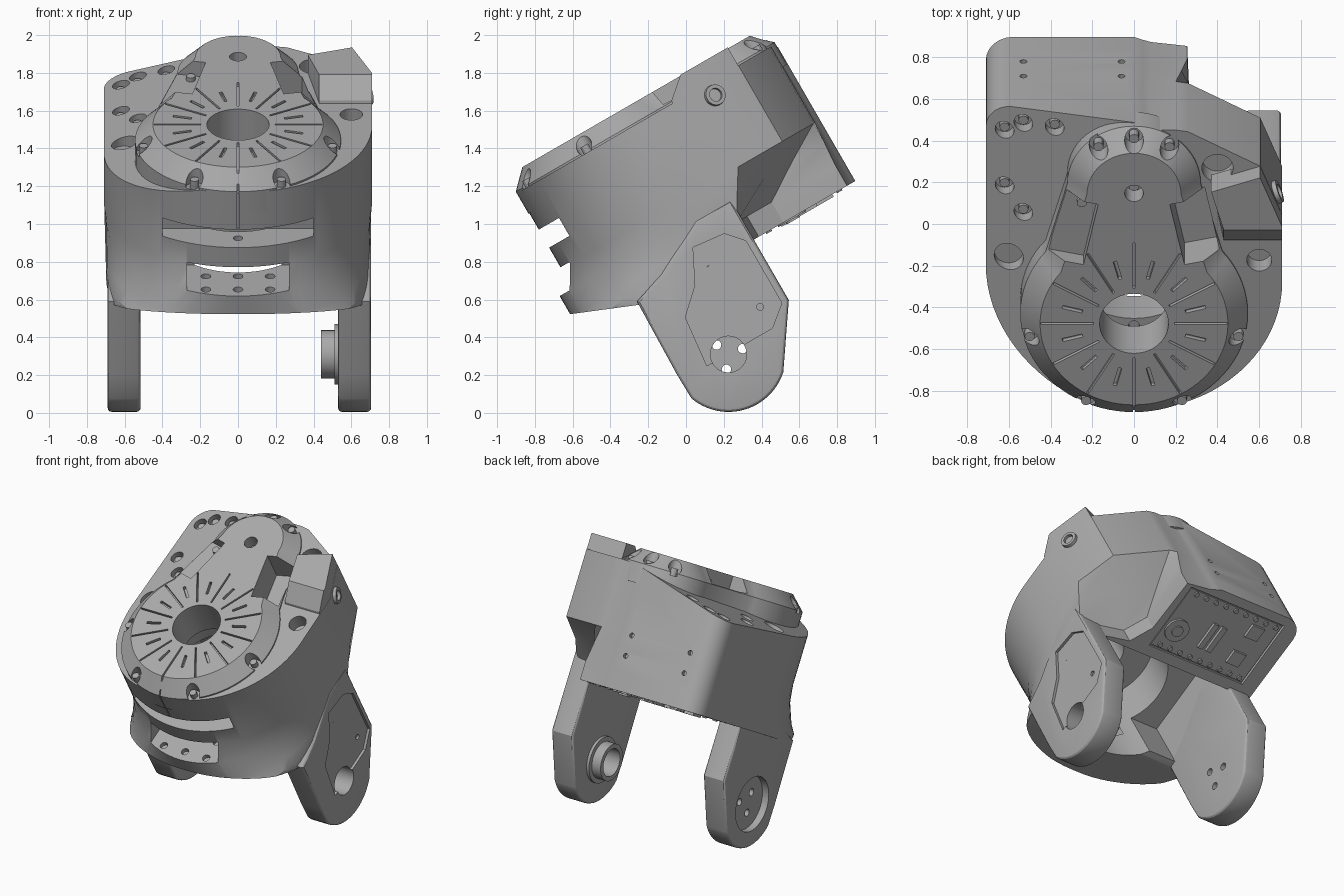
import bpy, bmesh
from math import sin, cos, radians, pi
from mathutils import Matrix, Vector

if "Cube" in bpy.data.objects:
    bpy.data.objects.remove(bpy.data.objects["Cube"])

TILT = Matrix.Rotation(radians(30), 4, 'X')
HUB = 0.35      # depth of the main axis
TOP = 1.56      # height of the deck
SHOULDER = 1.455

grey = bpy.data.materials.new("machined grey")
grey.use_nodes = True
grey.diffuse_color = (0.40, 0.40, 0.40, 1)
grey.node_tree.nodes["Principled BSDF"].inputs["Base Color"].default_value = (0.40, 0.40, 0.40, 1)
parts = []


def cyl(bm, loc, r, h, axis=(0, 0, 1), n=28, r2=None):
    m = Matrix.Translation(loc) @ Vector(axis).to_track_quat('Z', 'Y').to_matrix().to_4x4()
    bmesh.ops.create_cone(bm, cap_ends=True, segments=n, radius1=r, radius2=r if r2 is None else r2, depth=h, matrix=m)


def box(bm, loc, size, turn=0.0):
    m = Matrix.Translation(loc) @ Matrix.Rotation(turn, 4, 'Z') @ Matrix.Diagonal((*size, 1))
    bmesh.ops.create_cube(bm, size=1, matrix=m)


def loft(bm, rings):
    rows = [[bm.verts.new(p) for p in ring] for ring in rings]
    n = len(rows[0])
    for a, b in zip(rows, rows[1:]):
        for i in range(n):
            bm.faces.new((a[i], a[(i + 1) % n], b[(i + 1) % n], b[i]))
    bm.faces.new(rows[0][::-1])
    bm.faces.new(rows[-1])
    bmesh.ops.recalc_face_normals(bm, faces=bm.faces)


def make(name, bm):
    mesh = bpy.data.meshes.new(name)
    bm.to_mesh(mesh)
    bm.free()
    mesh.materials.append(grey)
    obj = bpy.data.objects.new(name, mesh)
    bpy.context.collection.objects.link(obj)
    parts.append(obj)
    return obj


def cut(obj, bm):
    tool = make("cutter", bm)
    parts.remove(tool)
    mod = obj.modifiers.new("cut", 'BOOLEAN')
    mod.operation, mod.solver, mod.object, mod.use_self = 'DIFFERENCE', 'EXACT', tool, True
    deps = bpy.context.evaluated_depsgraph_get()
    mesh = bpy.data.meshes.new_from_object(obj.evaluated_get(deps))
    obj.modifiers.clear()
    obj.data = mesh
    bpy.data.objects.remove(tool)


def slice_off(bm, point, normal):
    geom = bm.verts[:] + bm.edges[:] + bm.faces[:]
    res = bmesh.ops.bisect_plane(bm, geom=geom, plane_co=point, plane_no=normal, clear_outer=True)
    edges = [e for e in res["geom_cut"] if isinstance(e, bmesh.types.BMEdge)]
    bmesh.ops.holes_fill(bm, edges=edges)


# Main housing: rounded front flaring into the arms, box back, chamfered left rear
REAR_HIGH = [(.71, .89), (.605, 1.16), (.26, 1.35), (.2, 1.36), (.08, 1.362), (.04, 1.375)]
REAR_LOW = [(.69, .74), (.36, .80), (.27, .95), (.255, 1.34), (.08, 1.362), (.04, 1.375)]
CORNER = [(-.58 + .13 * cos(a), 1.26 + .13 * sin(a)) for a in (radians(90 + 15 * i) for i in range(7))]


def plan(w, front, rear, half, power=1.0):
    angles = [pi * i / 40 for i in range(41)]
    arc = [(-half * abs(cos(a)) ** power * (1 if a < pi / 2 else -1), .52 - front * abs(sin(a)) ** power)
           for a in angles]
    return [(x, u, w) for x, u in arc + rear + [(0, 1.39)] + CORNER]


def right_shoulder(x, u):
    return 1.29 + .26 * (x + .71) - .046 * (u - .52)


bm = bmesh.new()
loft(bm, [plan(.615, .76, REAR_LOW, .70, .62), plan(.68, .79, REAR_LOW, .70, .66), plan(.74, .79, REAR_LOW, .70, .8),
          plan(.87, .79, [((a + c) / 2, (b + d) / 2) for (a, b), (c, d) in zip(REAR_LOW, REAR_HIGH)], .70),
          plan(.99, .71, REAR_HIGH, .71), plan(SHOULDER, .71, REAR_HIGH, .71)])
slice_off(bm, (-.71, .52, right_shoulder(-.71, .52)), (-.26, .046, 1))
slice_off(bm, (0, .07, .62), (0, -.41, -1))
bmesh.ops.recalc_face_normals(bm, faces=bm.faces)
housing = make("housing", bm)

# Hollow between the arms
c = bmesh.new()
cyl(c, (0, HUB, .8), .37, 1.0, n=56)
cut(housing, c)
c = bmesh.new()
box(c, (0, .44, .6), (1.04, .62, .8))
cut(housing, c)

# Front slots, shoulder holes, back holes, axis bore
HOLES = [(-.62, 1.26, .045), (-.53, 1.31, .045), (-.38, 1.31, .045), (-.62, .96, .045), (-.53, .83, .045)]
c = bmesh.new()
box(c, (0, -.2, 1.175), (.80, .42, .11))
box(c, (0, -.2, .935), (.54, .52, .13))
cyl(c, (0, HUB, 1.3), .165, .6, n=48)
cyl(c, (0, -.09, 1.1), .025, .08, n=16)
for x in (-.17, 0, .17):
    for u in (-.2, -.06):
        cyl(c, (x, u, .87), .026, .06, n=16)
for x, u, r in HOLES + [(-.60, .58, .07)]:
    cyl(c, (x, u, right_shoulder(x, u) + .06), r, .24)
for x, u, r in ((.60, .64, .06), (.40, 1.15, .075)):
    cyl(c, (x, u, SHOULDER), r, .2)
for x in (-.53, -.06):
    for w in (.85, .99):
        cyl(c, (x, 1.39, w), .017, .06, (0, 1, 0), 14)
box(c, (0, -.19, 1.34), (.008, .03, .22))
cut(housing, c)
c = bmesh.new()
box(c, (.29, .86, 1.45), (.17, .34, .2), radians(12))
box(c, (-.19, 1.075, .61), (.80, .50, .05))
cut(housing, c)

# Screw heads in the right shoulder
bm = bmesh.new()
for x, u, r in HOLES:
    cyl(bm, (x, u, right_shoulder(x, u) - .06), .024, .07, n=12)
make("shoulder_screws", bm)


# Raised deck: disc with a rounded tongue, chamfered rim
def deck_ring(w, inset):
    disc = [radians(141 + 258 * i / 60) for i in range(61)]
    tongue = [pi * i / 28 for i in range(29)]
    pts = [((.545 - inset) * cos(a), HUB + (.545 - inset) * sin(a), w) for a in disc]
    return pts + [((.32 - inset) * cos(a), 1.067 + (.32 - inset) * sin(a), w) for a in tongue]


bm = bmesh.new()
loft(bm, [deck_ring(1.33, 0), deck_ring(1.465, 0), deck_ring(TOP, .095)])
deck = make("deck", bm)

rim = [(s * x, u) for s in (1, -1) for x, u in ((.50, .24), (.23, -.115), (.17, 1.29))] + [(0, 1.335), (0, 1.07)]
c = bmesh.new()
cyl(c, (0, HUB, 1.5), .165, .6, n=48)
for x, u in rim:
    cyl(c, (x, u, 1.53), .045, .17)
cut(deck, c)
c = bmesh.new()
for i in range(24):
    a = radians(15 * i)
    r, length = (.32, .25) if i % 2 == 0 else (.305, .10)
    if i == 18:
        r, length = .37, .36
    box(c, (r * cos(a), HUB + r * sin(a), TOP), (length, .011 if i % 2 == 0 else .017, .05), a)
box(c, (0, -.19, 1.45), (.008, .05, .3))
box(c, (-.29, .86, 1.55), (.17, .34, .16), radians(-12))
box(c, (.29, .86, 1.5), (.17, .34, .4), radians(12))
cut(deck, c)

bm = bmesh.new()
for x, u in rim + [(-.25, .98)]:
    cyl(bm, (x, u, 1.46), .024, .07, n=12)
make("deck_screws", bm)

# Raised corner block on the left shoulder, with a sloped front
bm = bmesh.new()
loft(bm, [[(x, u, w) for x, u in ((.37, 1.08), (.43, near), (.709, near), (.709, .89), (.604, 1.159))]
          for w, near in ((1.40, .74), (1.47, .76), (1.565, .87))])
make("corner_block", bm)

# Side boss on the left rear wall
bm = bmesh.new()
cyl(bm, (.675, .97, 1.38), .06, .05, (.93, .36, 0), r2=.055)
boss = make("side_boss", bm)
c = bmesh.new()
cyl(c, (.70, .98, 1.38), .035, .08, (.93, .36, 0))
cut(boss, c)

# Fork arms with rounded ends
AXLE = .156
arms = {}
for name, x0, x1 in (("left_arm", .53, .705), ("right_arm", -.515, -.69)):
    curve = [(HUB + .305 * cos(a), AXLE + .305 * sin(a)) for a in (radians(200 + 112 * i / 24) for i in range(25))]
    side = [(.07, .64), (.06, .2)] + curve + [(.77, .245), (.77, .86), (.55, .86), (.25, .70)]
    bm = bmesh.new()
    loft(bm, [[(x, u, w) for u, w in side] for x in (x0, x1)])
    caps = [e for e in bm.edges if abs(e.verts[0].co.x - e.verts[1].co.x) < 1e-5]
    bmesh.ops.bevel(bm, geom=caps, offset=.022, segments=3, affect='EDGES', profile=.5)
    arms[name] = make(name, bm)

# Left arm: recessed cover panel and axle bore
PANEL = [(.47, .74), (.65, .72), (.73, .63), (.73, .25), (.62, .16), (.22, .16), (.25, .44), (.38, .56)]
for part in (arms["left_arm"], housing):
    c = bmesh.new()
    loft(c, [[(x, u, w) for u, w in PANEL] for x in (.686, .75)])
    cut(part, c)
c = bmesh.new()
cyl(c, (.6, HUB, AXLE), .096, .5, (1, 0, 0), 40)
for u, w in ((.60, .64), (.49, .63), (.62, .29)):
    cyl(c, (.69, u, w), .018, .04, (1, 0, 0), 14)
cut(arms["left_arm"], c)

# Right arm: round outer recess with three screw holes
c = bmesh.new()
cyl(c, (-.69, HUB, AXLE), .19, .10, (1, 0, 0), 48)
cut(arms["right_arm"], c)
c = bmesh.new()
for k in range(3):
    a = radians(120 * k - 8)
    cyl(c, (-.6, HUB + .08 * cos(a), AXLE + .08 * sin(a)), .025, .3, (1, 0, 0), 16)
cut(arms["right_arm"], c)

# Axle bushing inside the left arm
bm = bmesh.new()
cyl(bm, (.50, HUB, AXLE), .128, .12, (1, 0, 0), 40)
cyl(bm, (.53, HUB, AXLE), .16, .04, (1, 0, 0), 40)
hub = make("axle_bushing", bm)
c = bmesh.new()
cyl(c, (.5, HUB, AXLE), .096, .4, (1, 0, 0), 40)
cut(hub, c)

# Circuit board under the rear box
bm = bmesh.new()
box(bm, (-.19, 1.075, .632), (.78, .48, .02))
cyl(bm, (.10, 1.0, .622), .085, .03)
cyl(bm, (.10, 1.0, .612), .04, .03)
for x, u, sx, su in ((-.2, 1.05, .04, .2), (-.13, 1.05, .04, .2), (-.42, 1.2, .1, .1), (-.42, .98, .1, .1)):
    box(bm, (x, u, .62), (sx, su, .04))
for i in range(9):
    for u in (.86, 1.29):
        cyl(bm, (-.54 + .085 * i, u, .622), .017, .03, n=10)
make("circuit_board", bm)

# Tilt everything into place and smooth the curved faces
bpy.ops.object.select_all(action='DESELECT')
for obj in parts:
    obj.data.transform(TILT)
    obj.select_set(True)
bpy.context.view_layer.objects.active = housing
bpy.ops.object.shade_smooth_by_angle(angle=radians(28))
